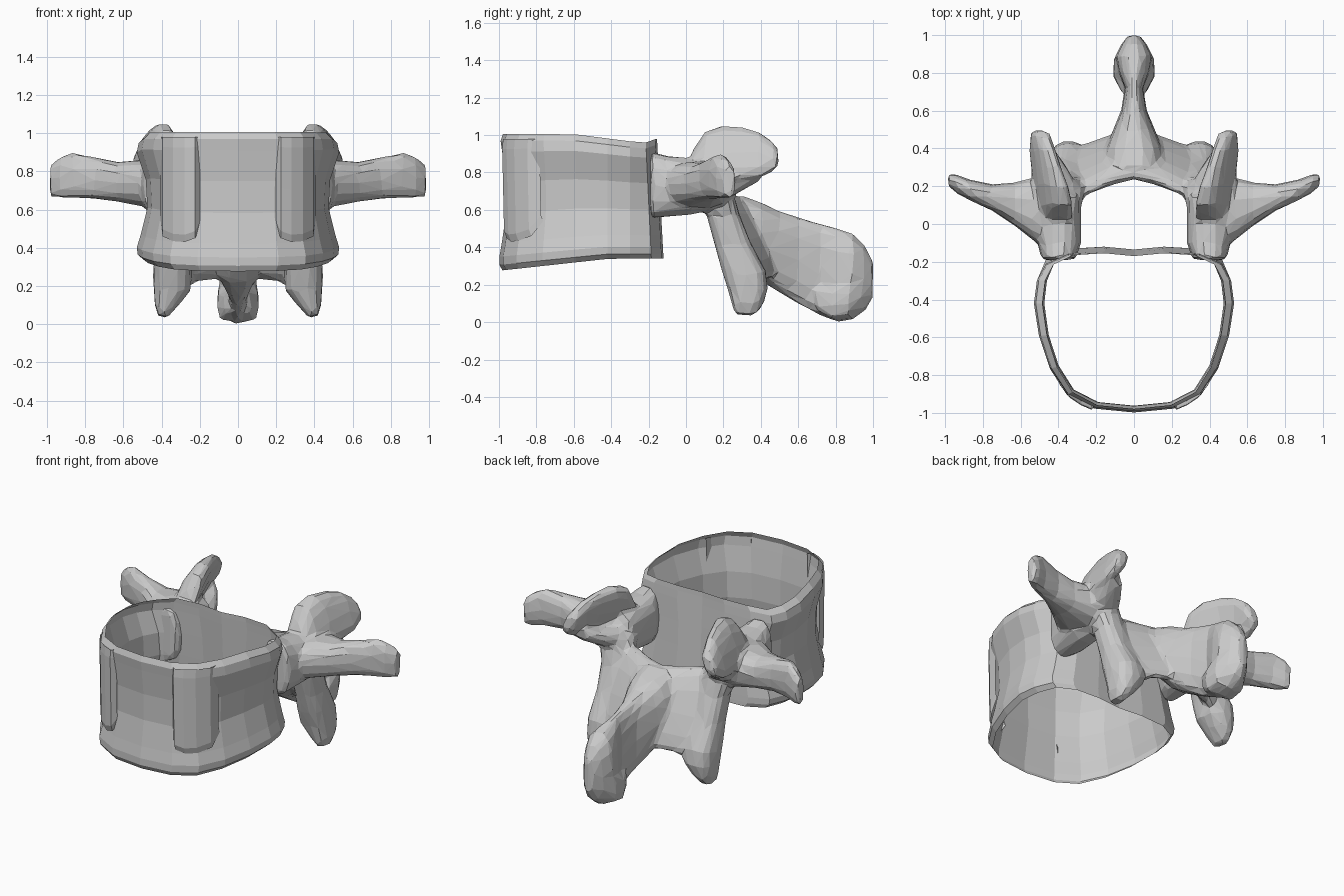
import bpy, bmesh, math
from mathutils import Vector

X, Y, Z = Vector((1, 0, 0)), Vector((0, 1, 0)), Vector((0, 0, 1))


def finish(bm, name):
    bmesh.ops.recalc_face_normals(bm, faces=bm.faces[:])
    me = bpy.data.meshes.new(name)
    bm.to_mesh(me)
    bm.free()
    ob = bpy.data.objects.new(name, me)
    bpy.context.collection.objects.link(ob)
    return ob


def bridge(bm, rings, closed=True):
    n = len(rings[0])
    for a, b in zip(rings, rings[1:]):
        for i in range(n if closed else n - 1):
            j = (i + 1) % n
            bm.faces.new((a[i], a[j], b[j], b[i]))


def loft(bm, sections, u, v, sides=(1, -1), n=14):
    """Closed loft of ellipses (x, y, z, half size along u, half size along v)."""
    for s in sides:
        rings = []
        for x, y, z, ru, rv in sections:
            ring = []
            for i in range(n):
                a = 2 * math.pi * i / n
                c, d = math.cos(a), math.sin(a)
                p = (Vector((x, y, z)) + u * ru * math.copysign(abs(c) ** .8, c)
                     + v * rv * math.copysign(abs(d) ** .8, d))
                ring.append(bm.verts.new((p.x * s, p.y, p.z)))
            rings.append(ring)
        bridge(bm, rings)
        bm.faces.new(rings[0])
        bm.faces.new(rings[-1])


# Vertebral body: open tube with a waist
half = [(0, -.985), (.2, -.965), (.335, -.895), (.42, -.76), (.475, -.59), (.5, -.42),
        (.485, -.3), (.44, -.215), (.33, -.165), (.16, -.155), (0, -.17)]
outline = half + [(-x, y) for x, y in half[-2:0:-1]]
# height fraction, width scale, depth scale
levels = [(0, .99, .99), (.04, 1.05, 1.03), (.1, 1.06, 1.03), (.2, 1.02, 1.0),
          (.42, .95, .945), (.65, .965, .95), (.87, 1.06, .995), (.95, 1.04, 1.015),
          (1, .97, .985)]
bm = bmesh.new()
rings = []
for f, sx, sy in levels:
    ring = []
    for x, y in outline:
        top = 1.005 - .045 * max(0, min(1, (y + .6) / .35)) + .02 * max(0, min(1, (y + .21) / .05))
        low = .275 + .065 * min(1, (y + 1) / .6)
        back = .035 * (1 - f) * max(0, min(1, (y + .3) / .1))
        yy = -.56 + (y + .56) * (sy if y < -.56 else 1) + back
        ring.append(bm.verts.new((x * sx, yy, low + (top - low) * f)))
    rings.append(ring)
bridge(bm, rings)
finish(bm, "vertebral_body")

# Two raised vertical bands filling the waist on the front of the body
cols = [(.2, -.945, .5), (.225, -.973, .45), (.28, -.95, .43), (.34, -.91, .435),
        (.395, -.84, .46), (.405, -.775, .54)]
bm = bmesh.new()
for s in (1, -1):
    rows = [[bm.verts.new((s * x, y * k, zb + (.98 - zb) * f)) for x, y, zb in cols]
            for f, k in ((0, .985), (.07, 1.0), (.5, 1.005), (.9, 1.01), (1, 1.005))]
    bridge(bm, rows, closed=False)
finish(bm, "front_bands")

# Posterior arch: overlapping lofts fused into one faceted bone
bm = bmesh.new()
# pedicles
loft(bm, [(.40, -.19, .735, .09, .18), (.395, -.1, .725, .115, .165),
          (.40, .02, .725, .12, .155), (.385, .15, .73, .1, .13)], X, Z)
# transverse processes
loft(bm, [(.36, .09, .72, .13, .11), (.45, .065, .73, .19, .125), (.53, .075, .74, .165, .12),
          (.63, .105, .745, .115, .105), (.75, .14, .765, .07, .11), (.87, .18, .78, .055, .12),
          (.935, .21, .765, .05, .11), (.985, .235, .745, .033, .085)], Y, Z)
# superior articular processes, leaning inwards at the top
loft(bm, [(.41, .03, .83, .07, .08), (.415, .1, .89, .075, .13), (.44, .2, .90, .068, .155),
          (.465, .3, .90, .056, .145), (.485, .39, .895, .05, .125),
          (.495, .46, .885, .047, .085), (.5, .495, .88, .04, .045)], X, Vector((-.35, 0, 1)))
# shelves under the superior facets
loft(bm, [(.40, .12, .72, .1, .09), (.41, .22, .73, .1, .065), (.435, .31, .755, .075, .05),
          (.475, .4, .80, .05, .04)], X, Z)
# inferior articular processes
loft(bm, [(.38, .14, .74, .11, .1), (.35, .2, .57, .09, .09), (.345, .25, .42, .09, .1),
          (.345, .31, .27, .1, .12), (.345, .33, .18, .1, .11), (.37, .33, .11, .07, .09),
          (.385, .325, .07, .045, .075), (.39, .32, .035, .025, .05)], X, Y)
# laminae
loft(bm, [(.40, .25, .45, .05, .28), (.3, .275, .45, .06, .28), (.2, .31, .46, .065, .265),
          (.1, .345, .46, .07, .25), (0, .365, .46, .07, .24)], Y, Vector((0, -.42, .9)))
# spinous process
loft(bm, [(0, .3, .5, .15, .18), (0, .4, .43, .15, .215), (0, .5, .375, .11, .22),
          (0, .6, .33, .068, .235), (0, .72, .28, .048, .25), (0, .81, .25, .085, .255),
          (0, .89, .245, .10, .235), (0, .955, .235, .065, .18), (0, 1.0, .23, .03, .1)],
     X, Z, sides=(1,))
# lower lobes at the spinous tip
loft(bm, [(.05, .7, .12, .02, .06), (.065, .78, .1, .045, .085), (.065, .87, .13, .045, .1),
          (.045, .94, .18, .03, .08)], X, Z)
arch = finish(bm, "posterior_arch")

m = arch.modifiers.new("fuse", 'REMESH')
m.mode = 'VOXEL'
m.voxel_size = .016
m = arch.modifiers.new("soften", 'SMOOTH')
m.factor = .5
m.iterations = 6
m = arch.modifiers.new("facets", 'DECIMATE')
m.ratio = .045
m.use_symmetry = True
m.symmetry_axis = 'X'
